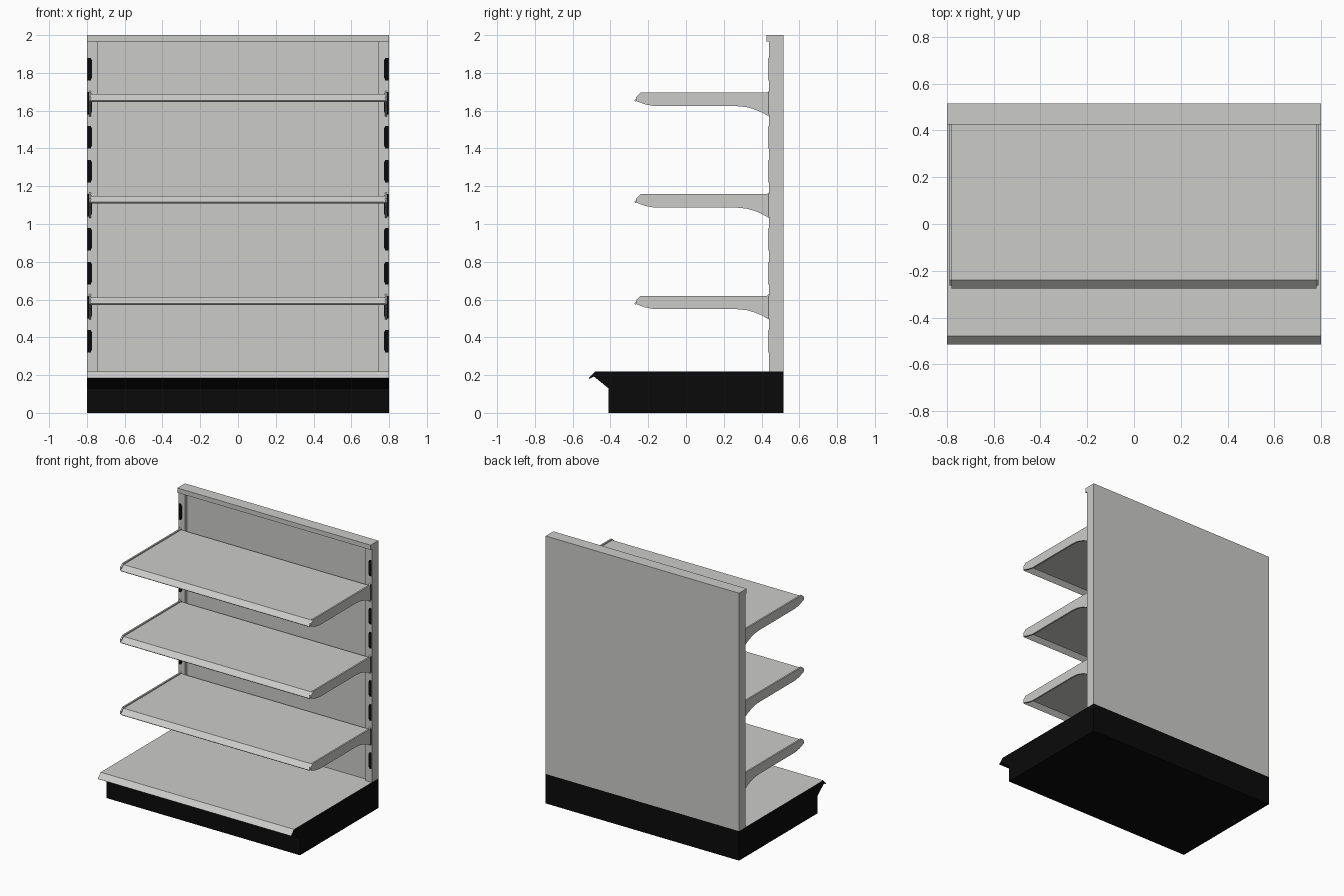
import bpy, bmesh

if "Cube" in bpy.data.objects:
    bpy.data.objects.remove(bpy.data.objects["Cube"])


def material(name, rgb):
    m = bpy.data.materials.new(name)
    m.diffuse_color = (*rgb, 1)
    m.use_nodes = True
    m.node_tree.nodes["Principled BSDF"].inputs["Base Color"].default_value = m.diffuse_color
    return m


GREY = material("light grey metal", (0.6, 0.6, 0.585))
BLACK = material("black plinth", (0.003, 0.003, 0.003))


def finish(name, bm, mats):
    bmesh.ops.recalc_face_normals(bm, faces=bm.faces)
    me = bpy.data.meshes.new(name)
    bm.to_mesh(me)
    bm.free()
    for m in mats:
        me.materials.append(m)
    ob = bpy.data.objects.new(name, me)
    bpy.context.collection.objects.link(ob)
    return ob


def add_prism(bm, pts, axis, a, b):
    """Extrude a closed profile: (y, z) along x, or (x, z) along y."""
    def put(p, t):
        return (t, p[0], p[1]) if axis == 'x' else (p[0], t, p[1])
    v0 = [bm.verts.new(put(p, a)) for p in pts]
    v1 = [bm.verts.new(put(p, b)) for p in pts]
    n = len(pts)
    bm.faces.new(v0)
    bm.faces.new(v1[::-1])
    for i in range(n):
        j = (i + 1) % n
        bm.faces.new((v0[i], v1[i], v1[j], v0[j]))


def prism(name, pts, axis, a, b, mats):
    bm = bmesh.new()
    add_prism(bm, pts, axis, a, b)
    return finish(name, bm, mats)


def rect(u0, u1, v0, v1):
    return [(u0, v0), (u1, v0), (u1, v1), (u0, v1)]


# Base plinth: black, with grey deck and sloped front lip
base = prism("base", [(-0.41, 0), (0.515, 0), (0.515, 0.22), (-0.48, 0.22),
                      (-0.515, 0.184), (-0.51, 0.18), (-0.488, 0.193), (-0.41, 0.13)],
             'x', -0.8, 0.8, [BLACK, GREY])
for p in base.data.polygons:
    p.material_index = 1 if p.normal.z > 0.3 else 0

# Back panel, uprights and top cap
prism("back_panel", rect(0.46, 0.515, 0.22, 1.965), 'x', -0.745, 0.745, [GREY])
prism("top_cap", rect(0.425, 0.515, 1.965, 2.0), 'x', -0.8, 0.8, [GREY])
for side, s in (("left", -1), ("right", 1)):
    prism(side + "_upright", rect(0.44, 0.515, 0.22, 1.965), 'x', s * 0.745, s * 0.8, [GREY])

    # Black slots up the front of each upright
    bm = bmesh.new()
    for i in range(9):
        z = 0.38 + 0.18 * i
        slot = [(0.797, -0.06), (0.797, 0.06), (0.78, 0.06), (0.773, 0.045),
                (0.773, -0.045), (0.78, -0.06)]
        add_prism(bm, [(s * x, z + dz) for x, dz in slot], 'y', 0.437, 0.442)
    finish(side + "_slots", bm, [BLACK])

# Shelves: folded sheet with sloped lip, held by two curved brackets
SHEET = [(0.44, 0), (-0.24, 0), (-0.275, -0.033), (-0.268, -0.04),
         (-0.236, -0.01), (0.44, -0.01)]
BRACKET = [(0.44, 0.018), (0.428, 0.008), (-0.24, 0.008), (-0.264, -0.014),
           (-0.264, -0.036), (-0.215, -0.054), (-0.165, -0.063), (0.27, -0.063),
           (0.32, -0.068), (0.36, -0.079), (0.4, -0.095), (0.44, -0.118)]
for i in range(3):
    z = 0.612 + 0.5375 * i
    prism(f"shelf_{i + 1}", [(y, z + dz) for y, dz in SHEET], 'x', -0.78, 0.78, [GREY])
    bm = bmesh.new()
    for s in (-1, 1):
        add_prism(bm, [(y, z + dz) for y, dz in BRACKET], 'x', s * 0.778, s * 0.79)
    finish(f"shelf_brackets_{i + 1}", bm, [GREY])
